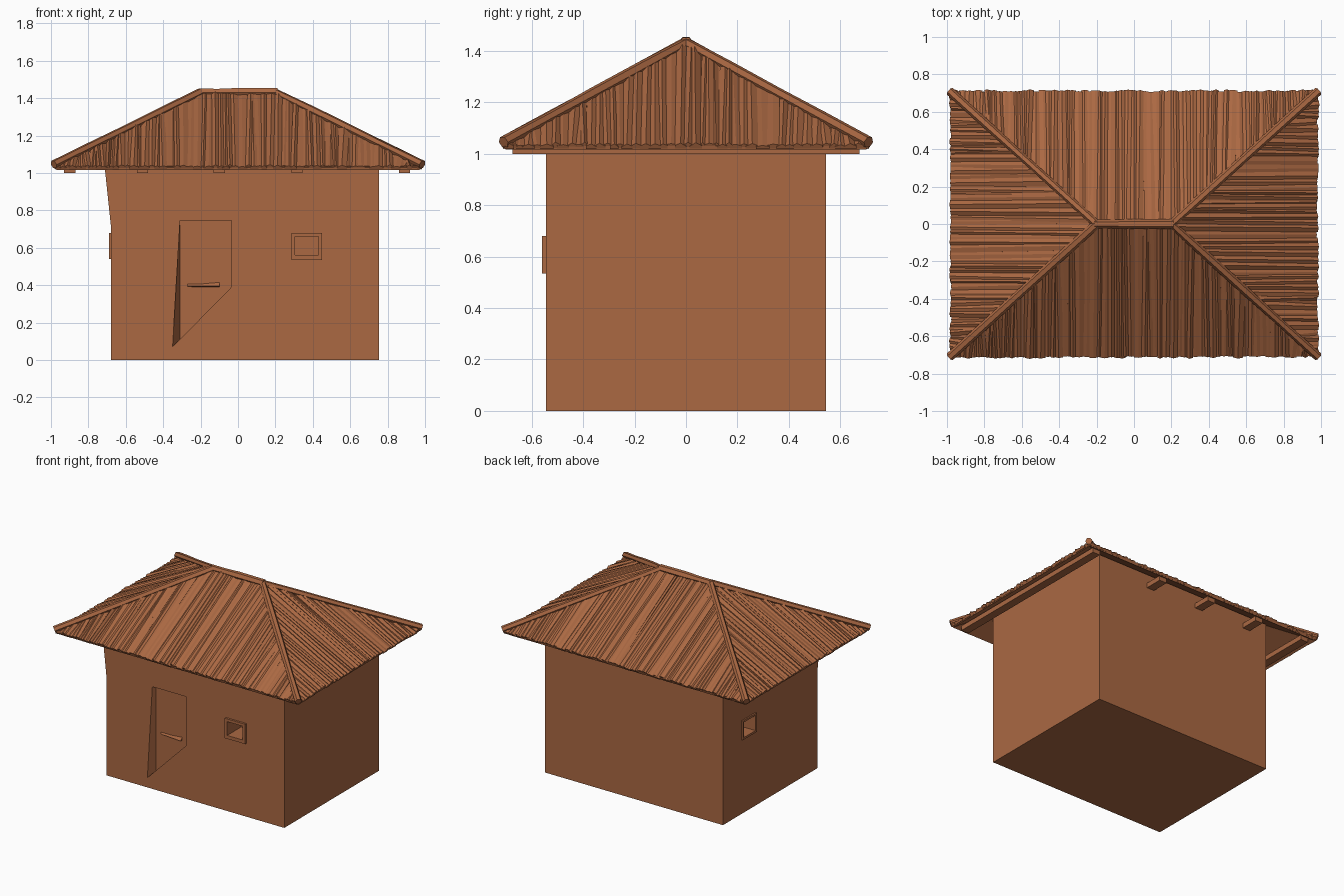
import bpy, bmesh, math, random
from mathutils import Vector

if "Cube" in bpy.data.objects:
    bpy.data.objects.remove(bpy.data.objects["Cube"])

random.seed(4)
clay = bpy.data.materials.new("clay_brown")
clay.diffuse_color = (0.405, 0.139, 0.055, 1)
clay.use_nodes = True
clay.node_tree.nodes["Principled BSDF"].inputs["Base Color"].default_value = clay.diffuse_color

EX, EY, RX, Z0, Z1 = 0.975, 0.705, 0.20, 1.03, 1.425   # eave, ridge half length, heights


def finish(name, bm):
    bmesh.ops.recalc_face_normals(bm, faces=bm.faces)
    me = bpy.data.meshes.new(name)
    bm.to_mesh(me)
    bm.free()
    me.materials.append(clay)
    ob = bpy.data.objects.new(name, me)
    bpy.context.collection.objects.link(ob)
    return ob


def loft(bm, *rings):
    """Closed solid through rings of equal point count."""
    vs = [[bm.verts.new(p) for p in r] for r in rings]
    n = len(vs[0])
    for a, b in zip(vs, vs[1:]):
        for i in range(n):
            bm.faces.new((a[i], a[(i + 1) % n], b[(i + 1) % n], b[i]))
    bm.faces.new(vs[0])
    bm.faces.new(vs[-1])


def rect(x0, x1, y0, y1, z):
    return [(x0, y0, z), (x1, y0, z), (x1, y1, z), (x0, y1, z)]


def box(name, x0, x1, y0, y1, z0, z1):
    bm = bmesh.new()
    loft(bm, rect(x0, x1, y0, y1, z0), rect(x0, x1, y0, y1, z1))
    return finish(name, bm)


def cut(ob, cutter):
    m = ob.modifiers.new("cut", 'BOOLEAN')
    m.operation, m.solver, m.object = 'DIFFERENCE', 'EXACT', cutter
    bpy.context.view_layer.objects.active = ob
    bpy.ops.object.modifier_apply(modifier=m.name)


# Walls, with the front left corner leaning out at the top
bm = bmesh.new()
top = rect(-0.68, 0.755, -0.545, 0.545, 1.10)
top[0] = (-0.72, -0.545, 1.10)
loft(bm, rect(-0.68, 0.755, -0.545, 0.545, 0),
     rect(-0.68, 0.755, -0.545, 0.545, 0.72), top)
walls = finish("walls", bm)

# Slanted door recess
door = [(-0.31, 0.745), (-0.035, 0.745), (-0.035, 0.39), (-0.35, 0.07)]
back = [(-0.31, 0.745), (-0.035, 0.745), (-0.035, 0.39), (-0.31, 0.105)]
bm = bmesh.new()
loft(bm, [(x, -0.60, z) for x, z in door], [(x, -0.545, z) for x, z in door],
     [(x, -0.50, z) for x, z in back])
door_cut = finish("door_cutter", bm)

# Window frames and their openings
front_frame = box("front_window_frame", 0.285, 0.45, -0.56, -0.53, 0.535, 0.68)
side_frame = box("side_window_frame", -0.69, -0.66, 0.17, 0.33, 0.54, 0.68)
front_cut = box("front_window_cutter", 0.305, 0.43, -0.65, -0.40, 0.56, 0.66)
side_cut = box("side_window_cutter", -0.80, -0.54, 0.185, 0.315, 0.555, 0.665)
for ob, c in ((walls, door_cut), (walls, front_cut), (walls, side_cut),
              (front_frame, front_cut), (side_frame, side_cut)):
    cut(ob, c)
for c in (door_cut, front_cut, side_cut):
    bpy.data.objects.remove(c)

# Door handle: a thin wedge bar
bm = bmesh.new()
loft(bm, [(-0.27, -0.495, 0.39), (-0.27, -0.505, 0.395), (-0.27, -0.495, 0.42)],
     [(-0.10, -0.495, 0.39), (-0.10, -0.52, 0.395), (-0.10, -0.495, 0.42)])
finish("door_handle", bm)

# Ceiling beams sticking out under the eaves
for i, x in enumerate((-0.90, -0.51, -0.10, 0.315, 0.89)):
    box(f"ceiling_beam_{i + 1}", x - 0.03, x + 0.03, -0.675, 0.675, 1.0, 1.035)

# Thin hipped roof shell
bm = bmesh.new()
c = [bm.verts.new(p) for p in rect(-EX, EX, -EY, EY, Z0)]
r0, r1 = bm.verts.new((-RX, 0, Z1)), bm.verts.new((RX, 0, Z1))
for f in ((c[0], c[1], r1, r0), (c[1], c[2], r1), (c[2], c[3], r0, r1), (c[3], c[0], r0)):
    bm.faces.new(f)
bm.normal_update()
me = bpy.data.meshes.new("roof_shell")
bm.to_mesh(me)
bm.free()
me.materials.append(clay)
shell = bpy.data.objects.new("roof_shell", me)
bpy.context.collection.objects.link(shell)
sol = shell.modifiers.new("thickness", 'SOLIDIFY')
sol.thickness, sol.offset = 0.015, -1


# Rough thatch strips running down each slope
def slope_point(long_side, s, a, t, h):
    rise, half = Z1 - Z0, (EY if long_side else EX - RX)
    n = Vector((rise, half)).normalized() * h
    out = s * ((EY if long_side else EX) - half * t + n.x)
    z = Z0 + rise * t + n.y
    return (a, out, z) if long_side else (out, a, z)


def reach(long_side, a):
    t = (EX - abs(a)) / (EX - RX) if long_side else 1 - abs(a) / EY
    return max(0.0, min(1.0, t))


for name, long_side, s in (("front", True, -1), ("back", True, 1),
                           ("left", False, -1), ("right", False, 1)):
    bm = bmesh.new()
    lim = EX if long_side else EY
    a = -lim
    while a < lim - 0.005:
        w = random.uniform(0.016, 0.042)
        a0, a1 = max(-lim, a - 0.006), min(lim, a + w + 0.006)
        mid = (a0 + a1) / 2
        lo = random.uniform(-0.012, 0.004)
        hs = [random.uniform(0.0, 0.007), random.uniform(0.008, 0.018),
              random.uniform(0.0, 0.007)]
        rings = []
        for end in (0, 1):
            sway = random.uniform(-0.014, 0.014) * end
            ring = []
            for p, h in ((a0, -0.008), (a0, hs[0]), (mid, hs[1]), (a1, hs[2]), (a1, -0.008)):
                q = max(-lim, min(lim, p + sway))
                t = reach(long_side, q) if end else lo
                if end and h > 0:
                    h = max(0.001, h + random.uniform(-0.006, 0.004))
                ring.append(slope_point(long_side, s, q, t, h))
            rings.append(ring)
        loft(bm, *rings)
        a += w
    finish(f"{name}_thatch", bm)


# Rough poles capping the ridge and hips
def pole(name, p, q, r):
    p, q = Vector(p), Vector(q)
    d = (q - p).normalized()
    u = d.cross(Vector((0, 0, 1))).normalized()
    v = u.cross(d)
    bm = bmesh.new()
    rings = []
    for k in range(5):
        m = p.lerp(q, k / 4)
        rr = r * random.uniform(0.88, 1.08)
        rings.append([m + rr * (u * math.cos(i * math.pi / 3) + v * math.sin(i * math.pi / 3))
                      for i in range(6)])
    loft(bm, *rings)
    finish(name, bm)


pole("ridge_cap", (-0.21, 0, 1.43), (0.21, 0, 1.43), 0.026)
for sx, nx in ((-1, "left"), (1, "right")):
    for sy, ny in ((-1, "front"), (1, "back")):
        pole(f"{ny}_{nx}_hip_cap", (sx * 0.985, sy * 0.71, 1.045),
             (sx * 0.20, 0, 1.43), 0.023)
